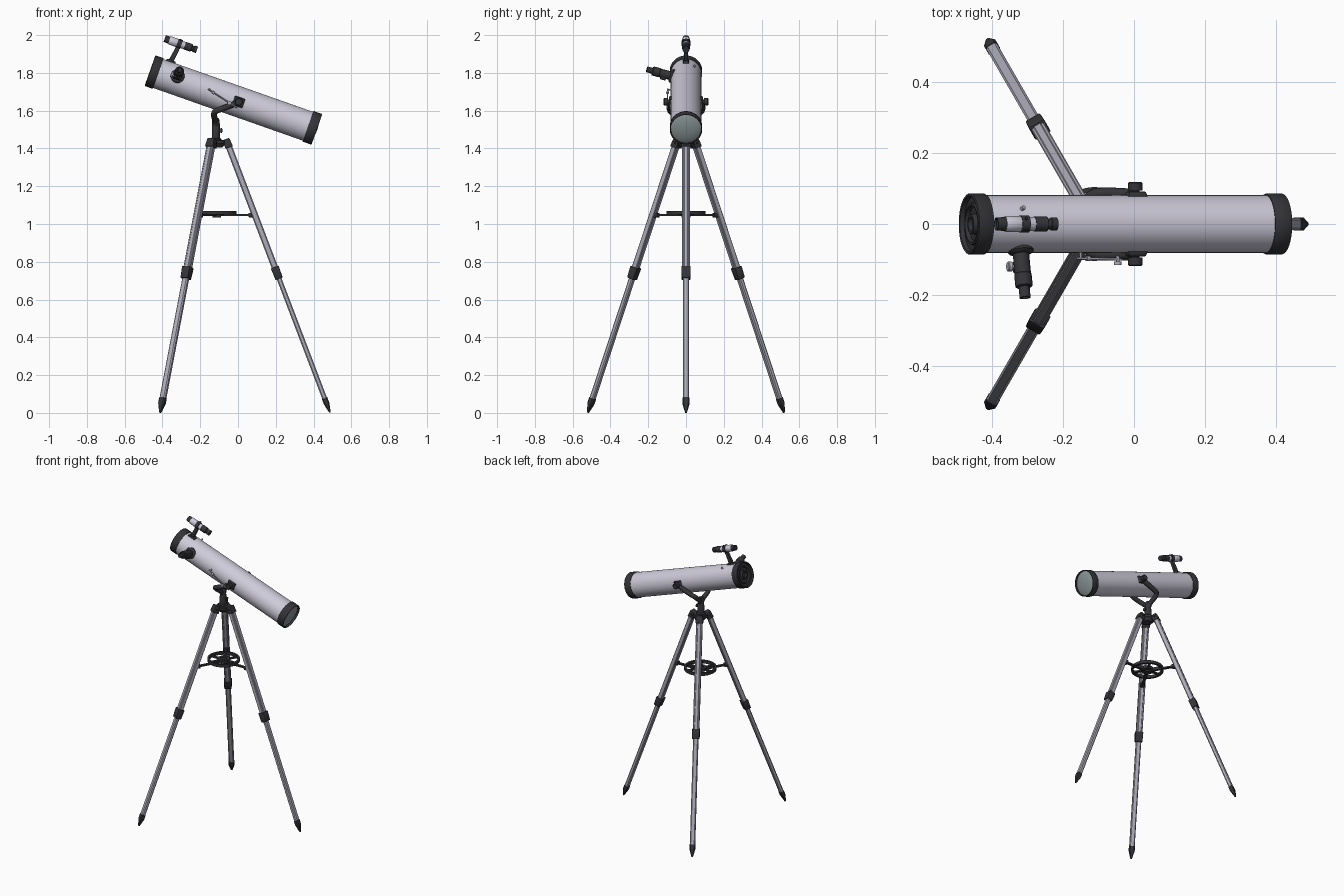
import bpy, bmesh, math
from mathutils import Vector, Matrix

if "Cube" in bpy.data.objects:
    bpy.data.objects.remove(bpy.data.objects["Cube"])

def material(name, r, g, b):
    m = bpy.data.materials.new(name)
    m.diffuse_color = (r, g, b, 1)
    m.use_nodes = True
    m.node_tree.nodes["Principled BSDF"].inputs["Base Color"].default_value = m.diffuse_color
    return m

BLACK = material("black_plastic", 0.035, 0.035, 0.04)
WHITE = material("tube_paint", 0.62, 0.60, 0.70)
STEEL = material("aluminium", 0.43, 0.42, 0.49)
GLASS = material("end_plate", 0.25, 0.30, 0.30)

def finish(name, bm, mat, angle=35):
    bmesh.ops.recalc_face_normals(bm, faces=bm.faces)
    me = bpy.data.meshes.new(name)
    bm.to_mesh(me)
    bm.free()
    ob = bpy.data.objects.new(name, me)
    bpy.context.collection.objects.link(ob)
    me.materials.append(mat)
    bpy.ops.object.select_all(action='DESELECT')
    ob.select_set(True)
    bpy.context.view_layer.objects.active = ob
    bpy.ops.object.shade_smooth_by_angle(angle=math.radians(angle))
    return ob

def lathe(name, origin, axis, profile, mat, n=32, closed=False):
    """Revolve (radius, height) points about an axis."""
    bm = bmesh.new()
    rot = Vector(axis).to_track_quat('Z', 'Y').to_matrix().to_4x4()
    M = Matrix.Translation(origin) @ rot
    rings = []
    for r, h in profile:
        k = 1 if r == 0 else n
        rings.append([bm.verts.new(M @ Vector((r * math.cos(2 * math.pi * i / n),
                                               r * math.sin(2 * math.pi * i / n), h))) for i in range(k)])
    pairs = list(zip(rings, rings[1:])) + ([(rings[-1], rings[0])] if closed else [])
    for a, b in pairs:
        for i in range(n):
            q = [a[i % len(a)], a[(i + 1) % n % len(a)], b[(i + 1) % n % len(b)], b[i % len(b)]]
            q = list(dict.fromkeys(q))
            if len(q) > 2:
                bm.faces.new(q)
    return finish(name, bm, mat)

def rod(name, a, b, r, mat, n=20):
    a, b = Vector(a), Vector(b)
    L = (b - a).length
    return lathe(name, a, b - a, [(0, 0), (r, 0), (r, L), (0, L)], mat, n)

def prism(name, poly, a, b, side, mat, end_scale=1.0, bevel=0):
    """Sweep a cross-section (side, depth) from a to b, optionally tapering."""
    a, b, side = Vector(a), Vector(b), Vector(side).normalized()
    dep = (b - a).normalized().cross(side).normalized()
    bm = bmesh.new()
    r0 = [bm.verts.new(a + side * s + dep * t) for s, t in poly]
    r1 = [bm.verts.new(b + (side * s + dep * t) * end_scale) for s, t in poly]
    k = len(poly)
    bm.faces.new(r0)
    bm.faces.new(r1)
    for i in range(k):
        bm.faces.new((r0[i], r0[(i + 1) % k], r1[(i + 1) % k], r1[i]))
    if bevel:
        bmesh.ops.bevel(bm, geom=bm.edges[:], offset=bevel, segments=2, affect='EDGES', profile=0.5)
    return finish(name, bm, mat)

def rect(w, d):
    return [(-w / 2, -d / 2), (w / 2, -d / 2), (w / 2, d / 2), (-w / 2, d / 2)]

def octagon(w, d, c):
    """Rectangle with chamfered corners."""
    w, d = w / 2, d / 2
    return [(c - w, -d), (w - c, -d), (w, c - d), (w, d - c), (w - c, d), (c - w, d), (-w, d - c), (-w, c - d)]

# Optical tube frame: U runs down the tube, V is up and square to it
TILT = math.radians(19.4)
A = Vector((-0.466, 0, 1.812))
U = Vector((math.cos(TILT), 0, -math.sin(TILT)))
V = Vector((math.sin(TILT), 0, math.cos(TILT)))
Y = Vector((0, 1, 0))
def T(u, v, y=0):
    return A + U * u + V * v + Y * y

# Main tube, front cap and rear cell
lathe("main_tube", A, U, [(0.081, 0.03), (0.081, 0.91)], WHITE, 64)
lathe("front_cap", A, U, [(0, 0.018), (0.018, 0.018), (0.02, 0.006), (0.027, 0.006), (0.03, 0.02),
      (0.05, 0.02), (0.052, 0.008), (0.058, 0.008), (0.06, 0.014), (0.076, 0.014), (0.078, 0.002),
      (0.083, 0), (0.086, 0.003), (0.086, 0.044), (0.084, 0.047), (0.08, 0.047)], BLACK, 64)
lathe("rear_cell", A, U, [(0.08, 0.887), (0.084, 0.887), (0.086, 0.89), (0.086, 0.933),
      (0.084, 0.937), (0.081, 0.937), (0.080, 0.925)], BLACK, 64)
lathe("rear_plate", A, U, [(0.0805, 0.923), (0.07, 0.928), (0.055, 0.933), (0.035, 0.937), (0.015, 0.939),
      (0, 0.9395)], GLASS, 64)

# Finder scope with stalk
F = T(0.017, 0.186)
lathe("finder_body", F, U, [(0, 0.026), (0.0215, 0.026), (0.0225, 0.03), (0.0225, 0.075), (0.0195, 0.08),
      (0.0195, 0.125), (0, 0.125)], WHITE)
lathe("finder_front", F, U, [(0, 0.006), (0.015, 0.006), (0.017, 0), (0.0185, 0), (0.0195, 0.028),
      (0.019, 0.033), (0.015, 0.033)], BLACK)
lathe("finder_ring", F, U, [(0.018, 0.071), (0.0245, 0.071), (0.0245, 0.095), (0.018, 0.095)], BLACK)
lathe("finder_eyepiece", F, U, [(0.017, 0.113), (0.021, 0.113), (0.021, 0.15), (0.015, 0.153), (0.015, 0.162),
      (0.018, 0.164), (0.018, 0.18), (0.011, 0.181), (0, 0.178)], BLACK)
prism("finder_stalk", rect(0.022, 0.026), T(0.088, 0.085), T(0.1, 0.17), Y, BLACK, 0.85, 0.003)
prism("finder_foot", rect(0.032, 0.056), T(0.088, 0.075), T(0.088, 0.09), Y, BLACK, 0.85, 0.003)
for s in (-1, 1):
    d = V * 0.8 + Y * s * 0.6
    rod("finder_screw", F + U * 0.083 + d * 0.02, F + U * 0.083 + d * 0.029, 0.004, BLACK, 12)
rod("tube_screw", T(0.135, 0.068, 0.042), T(0.138, 0.078, 0.047), 0.006, STEEL, 16)

# Focuser and eyepiece on the side of the tube
D = -Y * math.cos(math.radians(16)) + V * math.sin(math.radians(16))
FO = T(0.148, 0)
lathe("focuser", FO, D, [(0.037, 0.066), (0.037, 0.08), (0.032, 0.086), (0.023, 0.089), (0.023, 0.145),
      (0.0245, 0.147), (0.0245, 0.182), (0.021, 0.185), (0, 0.185)], BLACK)
lathe("eyepiece", FO, D, [(0.0155, 0.183), (0.0155, 0.216), (0.011, 0.217), (0.009, 0.212), (0, 0.212)], BLACK)
K = FO + D * 0.125 - V * 0.016
prism("focuser_gear_box", rect(0.03, 0.026), K - U * 0.02, K + U * 0.02, D, BLACK, 1, 0.003)
rod("focuser_shaft", K, K - U * 0.03, 0.005, STEEL, 12)
lathe("focuser_knob", K - U * 0.038, U, [(0, 0), (0.012, 0), (0.014, 0.002), (0.014, 0.012), (0, 0.014)], STEEL, 24)

# Fork mount: pivots and curved arms on both sides
PU = 0.498
CX = -0.117
for s in (-1, 1):
    prism("pivot_block", rect(0.06, 0.052), T(PU, 0, s * 0.075), T(PU, 0, s * 0.091), U, BLACK, 0.85, 0.004)
    lathe("pivot_knob", T(PU, 0, s * 0.088), Y * s, [(0.012, 0), (0.012, 0.006), (0.02, 0.007), (0.02, 0.027),
          (0.017, 0.03), (0, 0.03)], BLACK, 24)
    cu = bpy.data.curves.new("fork_arm", 'CURVE')
    cu.dimensions = '3D'
    cu.bevel_depth = 0.016
    cu.bevel_resolution = 3
    cu.resolution_u = 8
    cu.use_fill_caps = True
    sp = cu.splines.new('NURBS')
    pts = [(0.0, 0.083, 1.643), (-0.04, 0.086, 1.628), (-0.09, 0.088, 1.606), (-0.13, 0.082, 1.597),
           (-0.126, 0.045, 1.56), (CX, 0.01, 1.545), (CX, 0, 1.50)]
    sp.points.add(len(pts) - 1)
    for p, (x, y, z) in zip(sp.points, pts):
        p.co = (x, y * s, z, 1)
    sp.order_u = 4
    sp.use_endpoint_u = True
    arm = bpy.data.objects.new("fork_arm", cu)
    cu.materials.append(BLACK)
    bpy.context.collection.objects.link(arm)
lathe("fork_post", (CX, 0, 1.42), (0, 0, 1), [(0, 0), (0.03, 0), (0.03, 0.03), (0.022, 0.036), (0.02, 0.13),
      (0.014, 0.14), (0, 0.142)], BLACK)
rod("azimuth_screw", (CX, 0, 1.495), (-0.088, 0, 1.495), 0.005, STEEL, 12)
lathe("azimuth_knob", (-0.092, 0, 1.495), (1, 0, 0), [(0, 0), (0.012, 0), (0.012, 0.008), (0, 0.01)], BLACK, 20)

# Altitude adjustment rod
R0, R1 = Vector((-0.16, -0.097, 1.715)), Vector((-0.005, -0.1, 1.615))
rod("altitude_rod", R0, R1, 0.0035, STEEL, 12)
rd = (R1 - R0).normalized()
rod("altitude_nut", R0 + rd * 0.03, R0 + rd * 0.042, 0.007, STEEL, 16)
rod("altitude_bracket", T(0.33, 0.012, -0.075), R0 + rd * 0.012, 0.004, STEEL, 12)
rod("altitude_clamp_screw", (-0.046, -0.09, 1.641), (-0.046, -0.11, 1.641), 0.005, STEEL, 12)
rod("altitude_clamp_knob", (-0.046, -0.106, 1.641), (-0.046, -0.115, 1.641), 0.011, STEEL, 20)

# Tripod head
C = Vector((-0.112, 0, 0))
lathe("tripod_head", C + Vector((0, 0, 1.405)), (0, 0, 1), [(0, 0), (0.03, 0), (0.04, 0.012), (0.046, 0.02),
      (0.046, 0.036), (0.042, 0.04), (0, 0.04)], BLACK)

# Three legs with hinges, collars, feet and tray braces
for i in range(3):
    a = 2 * math.pi * i / 3
    out = Vector((math.cos(a), math.sin(a), 0))
    tan = Vector((-math.sin(a), math.cos(a), 0))
    def leg(z, off=0):
        return C + out * (0.056 + 0.544 * (1.43 - z) / 1.43 + off) + Vector((0, 0, z))
    prism("leg_hinge", rect(0.05, 0.042), leg(1.405), leg(1.45), tan, BLACK, 0.85, 0.004)
    rod("hinge_bolt", leg(1.43) - tan * 0.03, leg(1.43) + tan * 0.03, 0.007, BLACK, 12)
    prism("upper_leg_core", octagon(0.024, 0.034, 0.003), leg(1.415), leg(0.74), tan, STEEL)
    for s in (-1, 1):
        prism("upper_leg_rail", octagon(0.012, 0.028, 0.003), leg(1.415) + tan * s * 0.0145,
              leg(0.74) + tan * s * 0.0145, tan, STEEL)
    prism("lower_leg", octagon(0.034, 0.026, 0.006), leg(0.75), leg(0.06), tan, STEEL)
    prism("leg_collar", rect(0.05, 0.044), leg(0.772), leg(0.71), tan, BLACK, 0.92, 0.004)
    prism("foot", octagon(0.037, 0.03, 0.006), leg(0.078), leg(0.05), tan, BLACK, 1.0)
    prism("foot_tip", octagon(0.037, 0.03, 0.006), leg(0.05), leg(0.002), tan, BLACK, 0.28)
    zc = Vector((0, 0, 1.047))
    prism("tray_brace", rect(0.018, 0.01), C + zc + out * 0.02, C + zc + out * 0.19, tan, BLACK)
    prism("brace_clip", rect(0.03, 0.024), C + zc + out * 0.168, C + zc + out * 0.194, tan, BLACK, 1, 0.003)

# Spoked accessory tray
def band(name, centre, r0, r1, z0, z1, n=48):
    lathe(name, centre, (0, 0, 1), [(r0, z0), (r1, z0), (r1, z1), (r0, z1)], BLACK, n, True)
band("tray_rim", C, 0.09, 0.104, 1.05, 1.07)
band("tray_hub", C, 0.022, 0.04, 1.048, 1.068, 32)
rod("tray_boss", C + Vector((0, 0, 1.035)), C + Vector((0, 0, 1.06)), 0.023, BLACK, 24)
for i in range(6):
    a = math.pi * i / 3
    o = Vector((math.cos(a), math.sin(a), 0))
    z = Vector((0, 0, 1.058))
    prism("tray_spoke", rect(0.016, 0.01), C + z + o * 0.03, C + z + o * 0.094, o.cross(Vector((0, 0, 1))), BLACK)
